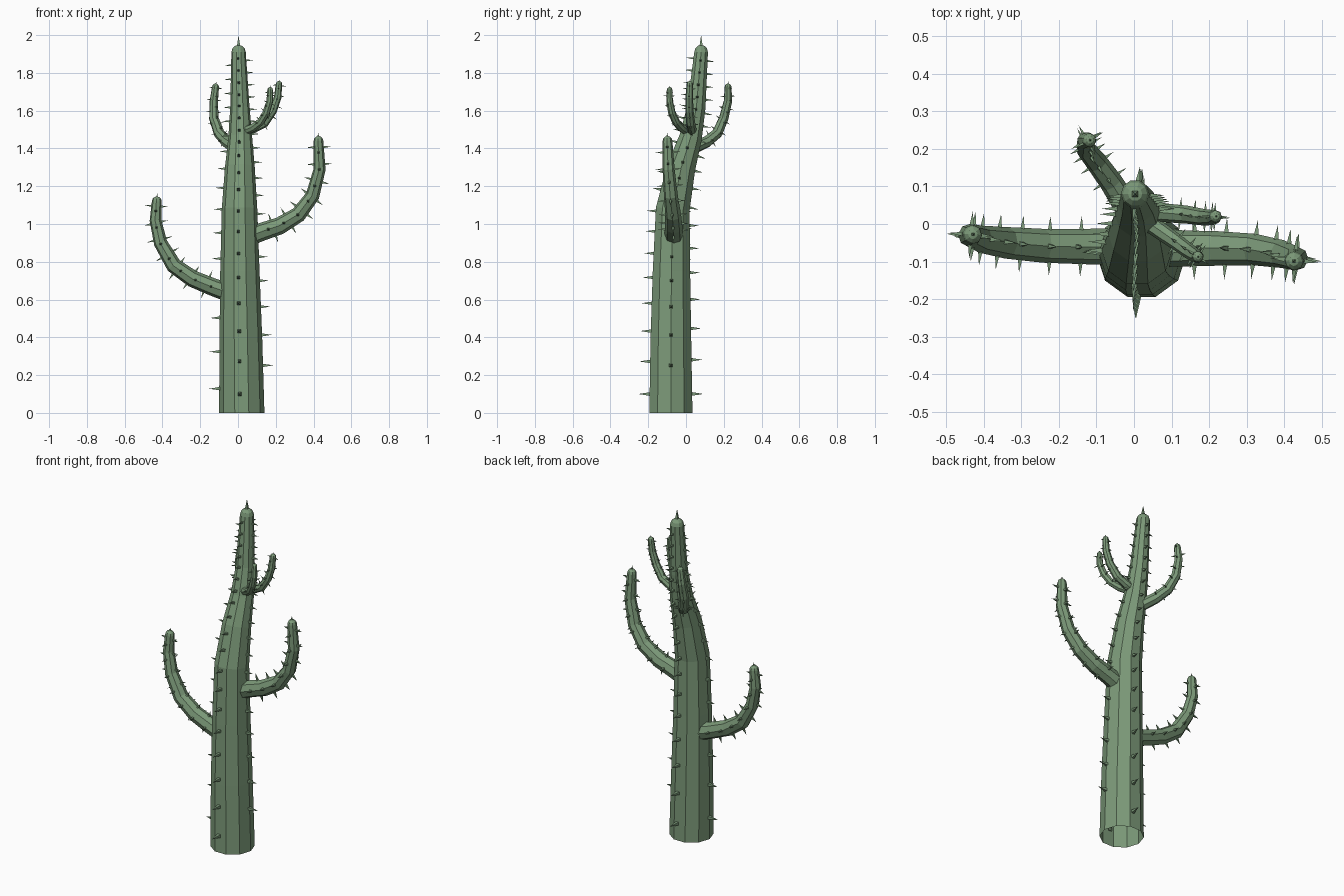
import bpy, bmesh, math
from mathutils import Vector

if "Cube" in bpy.data.objects:
    bpy.data.objects.remove(bpy.data.objects["Cube"])

green = bpy.data.materials.new("cactus_green")
green.diffuse_color = (0.2, 0.32, 0.19, 1)
green.use_nodes = True
green.node_tree.nodes["Principled BSDF"].inputs["Base Color"].default_value = green.diffuse_color


def make_object(name, bm):
    bmesh.ops.recalc_face_normals(bm, faces=bm.faces)
    me = bpy.data.meshes.new(name)
    bm.to_mesh(me)
    bm.free()
    me.materials.append(green)
    ob = bpy.data.objects.new(name, me)
    bpy.context.collection.objects.link(ob)
    return ob


def frame(t, side):
    t = t.normalized()
    n = t.cross(side).normalized()
    return t, n.cross(t), n


def sweep(name, path, side, sides):
    """Tube through (x, y, z, radius) points, open at the start, domed at the end."""
    pts = [Vector(p[:3]) for p in path]
    radii = [p[3] for p in path]
    rings = []
    for i, p in enumerate(pts):
        t = pts[min(i + 1, len(pts) - 1)] - pts[max(i - 1, 0)]
        if i in (0, len(pts) - 1) and name == "trunk":
            t = Vector((0, 0, 1))
        rings.append((p, radii[i], frame(t, side)))
    p, r, f = rings[-1]
    for a in (0.55, 1.05):
        rings.append((p + f[0] * r * math.sin(a), r * math.cos(a), f))
    bm = bmesh.new()
    loops = []
    for p, r, (t, s, n) in rings:
        loops.append([bm.verts.new(p + r * (math.cos(a) * s + math.sin(a) * n))
                      for a in (2 * math.pi * k / sides for k in range(sides))])
    for lo, hi in zip(loops, loops[1:]):
        for k in range(sides):
            j = (k + 1) % sides
            bm.faces.new((lo[k], lo[j], hi[j], hi[k]))
    tip = bm.verts.new(pts[-1] + f[0] * radii[-1])
    for k in range(sides):
        bm.faces.new((loops[-1][k], loops[-1][(k + 1) % sides], tip))
    make_object(name, bm)
    return pts, radii


def add_spine(bm, base, d, length, r):
    d = d.normalized()
    a = d.orthogonal().normalized()
    b = d.cross(a)
    base = base - d * 0.008
    ring = [bm.verts.new(base + r * v) for v in (a, b, -a, -b)]
    apex = bm.verts.new(base + d * (length + 0.008))
    for k in range(4):
        bm.faces.new((ring[k], ring[(k + 1) % 4], apex))


def sample(pts, radii, dist, side):
    """Position, radius and axes at a distance along the path."""
    for i in range(len(pts) - 1):
        seg = pts[i + 1] - pts[i]
        if dist <= seg.length or i == len(pts) - 2:
            u = min(dist / seg.length, 1)
            return pts[i] + seg * u, radii[i] + (radii[i + 1] - radii[i]) * u, frame(seg, side)
        dist -= seg.length


# Trunk
X = Vector((1, 0, 0))
trunk = [(0.02, -0.08, 0, 0.12), (0.015, -0.08, 0.4, 0.113), (0.01, -0.077, 0.75, 0.104),
         (0.008, -0.07, 1.08, 0.094), (0.01, -0.025, 1.3, 0.079), (0.012, 0.025, 1.46, 0.063),
         (0.01, 0.055, 1.62, 0.051), (0.003, 0.08, 1.91, 0.038)]
pts, radii = sweep("trunk", trunk, X, 10)

# Trunk spines: four rows that get closer together towards the top
bm = bmesh.new()
rows = [(X, 0.25, 1.0), (-X, 0.13, 1.15), (Vector((-0.08, -1, 0)), 0.1, 1.0),
        (Vector((0.15, 1, 0)), 0.1, 1.05)]
for d, z, spread in rows:
    while z < 1.92:
        p, r, (t, s, n) = sample(pts, radii, z, X)
        out = (d.x * s + d.y * n).normalized()
        add_spine(bm, p + out * r * 0.97, out, 0.06 - 0.012 * z, 0.015 - 0.003 * z)
        z += spread * max(0.065, 0.18 - 0.075 * z)
add_spine(bm, Vector((0.003, 0.08, 1.94)), Vector((0, 0, 1)), 0.06, 0.014)
make_object("trunk_spines", bm)

# Arms: path, spine length, spine spacing
arms = {
    "left_arm": ([(-0.03, -0.06, 0.63, 0.05), (-0.13, -0.06, 0.665, 0.047), (-0.24, -0.058, 0.71, 0.045),
                  (-0.34, -0.05, 0.78, 0.042), (-0.41, -0.04, 0.9, 0.036), (-0.437, -0.03, 1.02, 0.031),
                  (-0.43, -0.028, 1.12, 0.026)], 0.035, 0.09),
    "right_arm": ([(0.05, -0.065, 0.93, 0.05), (0.13, -0.065, 0.96, 0.048), (0.22, -0.065, 0.99, 0.046),
                   (0.32, -0.068, 1.05, 0.042), (0.395, -0.08, 1.15, 0.037), (0.432, -0.092, 1.29, 0.032),
                   (0.426, -0.098, 1.44, 0.026)], 0.038, 0.09),
    "back_arm": ([(-0.01, 0.03, 1.4, 0.034), (-0.06, 0.11, 1.435, 0.031), (-0.1, 0.165, 1.48, 0.029),
                  (-0.128, 0.2, 1.56, 0.026), (-0.128, 0.222, 1.65, 0.023), (-0.119, 0.223, 1.725, 0.019)],
                 0.025, 0.065),
    "upper_right_arm": ([(0.02, 0.03, 1.485, 0.027), (0.08, 0.03, 1.505, 0.025), (0.14, 0.025, 1.535, 0.024),
                         (0.185, 0.018, 1.6, 0.022), (0.21, 0.017, 1.67, 0.02), (0.217, 0.02, 1.74, 0.017)],
                        0.022, 0.055),
    "upper_front_arm": ([(0.03, 0.01, 1.49, 0.024), (0.08, -0.025, 1.51, 0.023), (0.12, -0.053, 1.54, 0.021),
                         (0.15, -0.075, 1.59, 0.02), (0.168, -0.087, 1.65, 0.018), (0.17, -0.087, 1.71, 0.015)],
                        0.022, 0.055),
}
for name, (path, length, gap) in arms.items():
    reach = Vector(path[-1][:2]) - Vector(path[0][:2])
    side = Vector((-reach.y, reach.x, 0)).normalized()
    pts, radii = sweep(name, path, side, 8)
    total = sum((b - a).length for a, b in zip(pts, pts[1:]))
    bm = bmesh.new()
    for k, (cs, cn) in enumerate([(1, 0), (0, 1), (-1, 0), (0, -1)]):
        dist = 0.1 + gap * (0.5 if k % 2 else 0.2)
        while dist < total:
            p, r, (t, s, n) = sample(pts, radii, dist, side)
            out = cs * s + cn * n
            add_spine(bm, p + out * r * 0.97, out, length, length * 0.27)
            dist += gap
    # Spine on the rounded tip
    d = (pts[-1] - pts[-2]).normalized()
    add_spine(bm, pts[-1] + d * radii[-1], d, length * 0.45, length * 0.2)
    make_object(name + "_spines", bm)
